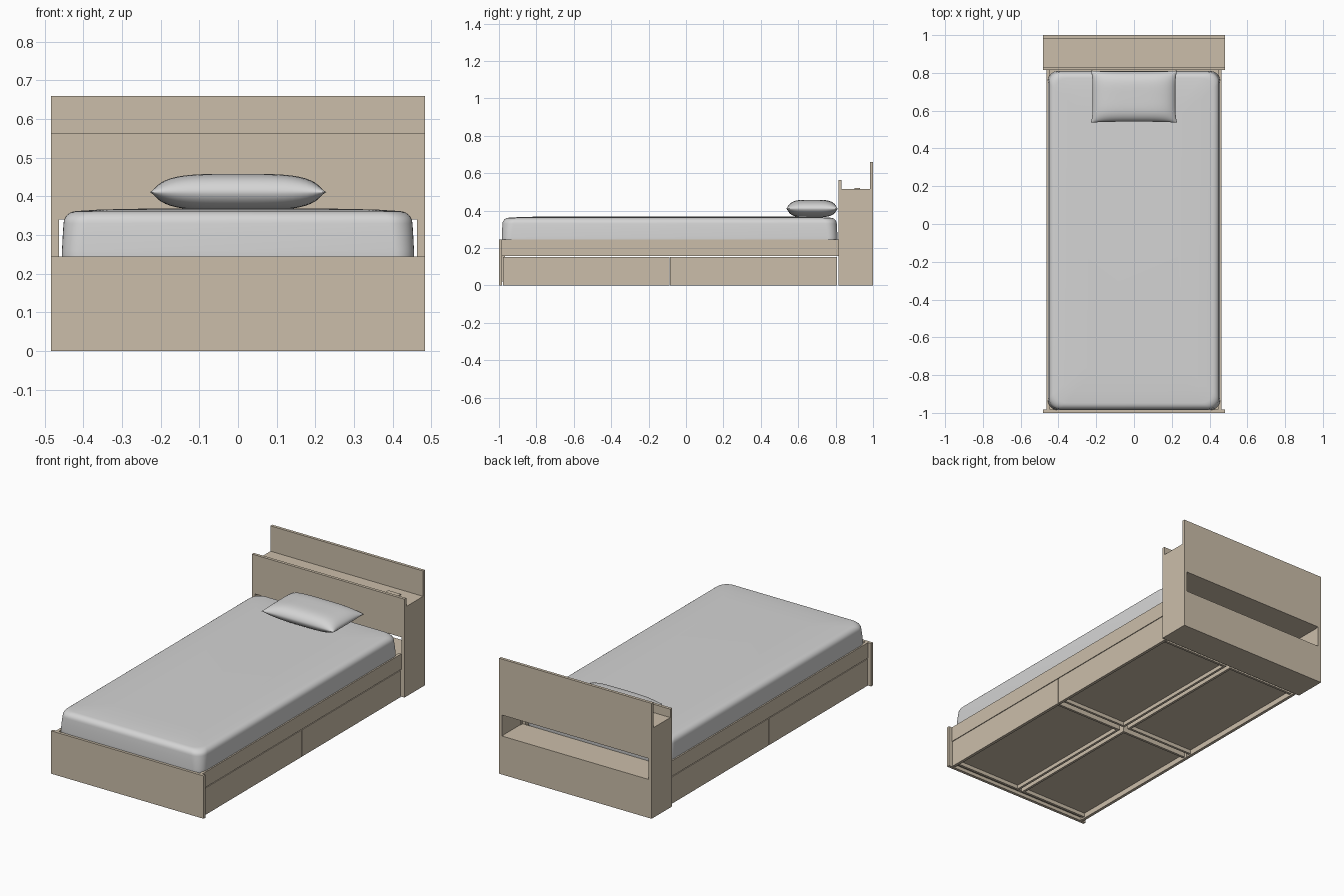
import bpy, bmesh, math

if "Cube" in bpy.data.objects:
    bpy.data.objects.remove(bpy.data.objects["Cube"])


def material(name, rgb):
    m = bpy.data.materials.new(name)
    m.diffuse_color = (*rgb, 1)
    m.use_nodes = True
    m.node_tree.nodes["Principled BSDF"].inputs["Base Color"].default_value = m.diffuse_color
    return m


WOOD = material("pale wood", (0.60, 0.515, 0.40))
CLOTH = material("light grey fabric", (0.66, 0.66, 0.66))


def finish(name, bm, mat, smooth=False):
    bmesh.ops.recalc_face_normals(bm, faces=bm.faces)
    me = bpy.data.meshes.new(name)
    bm.to_mesh(me)
    bm.free()
    me.materials.append(mat)
    ob = bpy.data.objects.new(name, me)
    bpy.context.collection.objects.link(ob)
    for p in me.polygons:
        p.use_smooth = smooth
    return ob


def box(name, x, y, z, mat=WOOD):
    """Box given by its (min, max) on each axis."""
    bm = bmesh.new()
    bmesh.ops.create_cube(bm, size=1)
    for v in bm.verts:
        v.co = [r[0] if c < 0 else r[1] for c, r in zip(v.co, (x, y, z))]
    return finish(name, bm, mat)


def slotted_panel(name, hw, y, top, slot_hw, slot_z):
    """Upright panel with a rectangular slot cut through it."""
    bm = bmesh.new()

    def ring(w, z0, z1, yy):
        return [bm.verts.new((a, yy, b)) for a, b in ((-w, z0), (w, z0), (w, z1), (-w, z1))]

    fo, bo = ring(hw, 0, top, y[0]), ring(hw, 0, top, y[1])
    fi, bi = ring(slot_hw, *slot_z, y[0]), ring(slot_hw, *slot_z, y[1])
    for a, b in ((fo, fi), (fi, bi), (bi, bo), (bo, fo)):
        for i in range(4):
            j = (i + 1) % 4
            bm.faces.new((a[i], a[j], b[j], b[i]))
    return finish(name, bm, WOOD)


# Headboard: two slotted panels joined by sides, shelves and a base
HW, T = 0.483, 0.017
Y0, Y1 = 0.815, 1.0
SLOT = (0.22, 0.34)
inner = (Y0 + T, Y1 - T)
span = (-HW + T, HW - T)
slotted_panel("headboard_front_panel", HW, (Y0, Y0 + T), 0.563, 0.463, SLOT)
slotted_panel("headboard_back_panel", HW, (Y1 - T, Y1), 0.66, 0.463, SLOT)
for s, side in ((-1, "left"), (1, "right")):
    box(f"headboard_side_{side}", sorted((s * HW, s * (HW - T))), inner, (0, 0.515))
box("headboard_top_shelf", span, inner, (0.498, 0.515))
box("headboard_niche_ceiling", span, inner, (0.34, 0.357))
box("headboard_niche_floor", span, inner, (0.203, 0.22))
box("headboard_base", span, inner, (0, 0.017))
box("shelf_socket", (0.30, 0.38), (0.90, 0.93), (0.515, 0.521))

# Footboard
box("footboard", (-HW, HW), (-1.0, -0.983), (0, 0.245))

# Side rails, and the deck under the mattress
RX = 0.463
for s, side in ((-1, "left"), (1, "right")):
    box(f"side_rail_{side}", sorted((s * RX, s * (RX - T))), (-0.983, Y0), (0.157, 0.245))
box("mattress_deck", (-RX + T, RX - T), (-0.983, Y0), (0.175, 0.195))
box("foot_rail", (-RX + T, RX - T), (-0.983, -0.968), (0.02, 0.175))

# Four drawers with recessed floors
for s, side in ((-1, "left"), (1, "right")):
    for (a, b), end in (((-0.978, -0.089), "foot"), ((-0.085, 0.808), "head")):
        n = f"drawer_{end}_{side}_"

        def xs(p, q):
            return sorted((s * p, s * q))

        box(n + "front", xs(RX, RX - T), (a, b), (0, 0.153))
        box(n + "inner_wall", xs(0.012, 0.026), (a + 0.015, b - 0.015), (0.008, 0.14))
        for y, w in ((a + 0.015, "near"), (b - 0.029, "far")):
            box(n + w + "_wall", xs(0.026, RX - T), (y, y + 0.014), (0.008, 0.14))
        box(n + "floor", xs(0.026, RX - T), (a + 0.029, b - 0.029), (0.03, 0.038))


# Mattress: stacked rounded rectangles with a soft top edge
def mattress():
    bm = bmesh.new()
    cy, hx, hy, seg = -0.0875, 0.455, 0.8975, 8
    levels = [(0.006, 0.195, 0.05), (0.0, 0.215, 0.05), (0.0, 0.26, 0.052), (0.002, 0.30, 0.056)]
    for k in range(7):
        t = k / 6 * math.pi / 2
        levels.append((0.004 + 0.034 * (1 - math.cos(t)), 0.33 + 0.032 * math.sin(t), 0.06))
    levels += [(0.10, 0.366, 0.05), (0.20, 0.368, 0.04)]
    rings = []
    for inset, z, r in levels:
        ring = []
        for c, (sx, sy) in enumerate(((1, 1), (-1, 1), (-1, -1), (1, -1))):
            for i in range(seg + 1):
                a = math.pi / 2 * (c + i / seg)
                ring.append(bm.verts.new((sx * (hx - inset - r) + r * math.cos(a),
                                          cy + sy * (hy - inset - r) + r * math.sin(a), z)))
        rings.append(ring)
    for a, b in zip(rings, rings[1:]):
        for i in range(len(a)):
            j = (i + 1) % len(a)
            bm.faces.new((a[i], a[j], b[j], b[i]))
    bm.faces.new(rings[0])
    bm.faces.new(rings[-1])
    return finish("mattress", bm, CLOTH, True)


mattress()


# Pillow: two puffed sheets meeting at a pinched seam
def pillow():
    bm = bmesh.new()
    n, hx, hy, cy, cz = 28, 0.228, 0.138, 0.674, 0.411

    def puff(u):
        return max(0.0, 1 - u ** 4) ** 0.6

    for s in (-1, 1):
        grid = []
        for i in range(n + 1):
            u = math.sin((i / n - 0.5) * math.pi)
            row = []
            for j in range(n + 1):
                v = math.sin((j / n - 0.5) * math.pi)
                x = u * hx * (1 - 0.04 * (1 - v ** 4) * u * u)
                y = cy + v * hy * (1 - 0.04 * (1 - u ** 4) * v * v)
                row.append(bm.verts.new((x, y, cz + s * 0.047 * puff(u) * puff(v))))
            grid.append(row)
        for i in range(n):
            for j in range(n):
                bm.faces.new((grid[i][j], grid[i + 1][j], grid[i + 1][j + 1], grid[i][j + 1]))
    bmesh.ops.remove_doubles(bm, verts=bm.verts, dist=1e-5)
    return finish("pillow", bm, CLOTH, True)


pillow()
